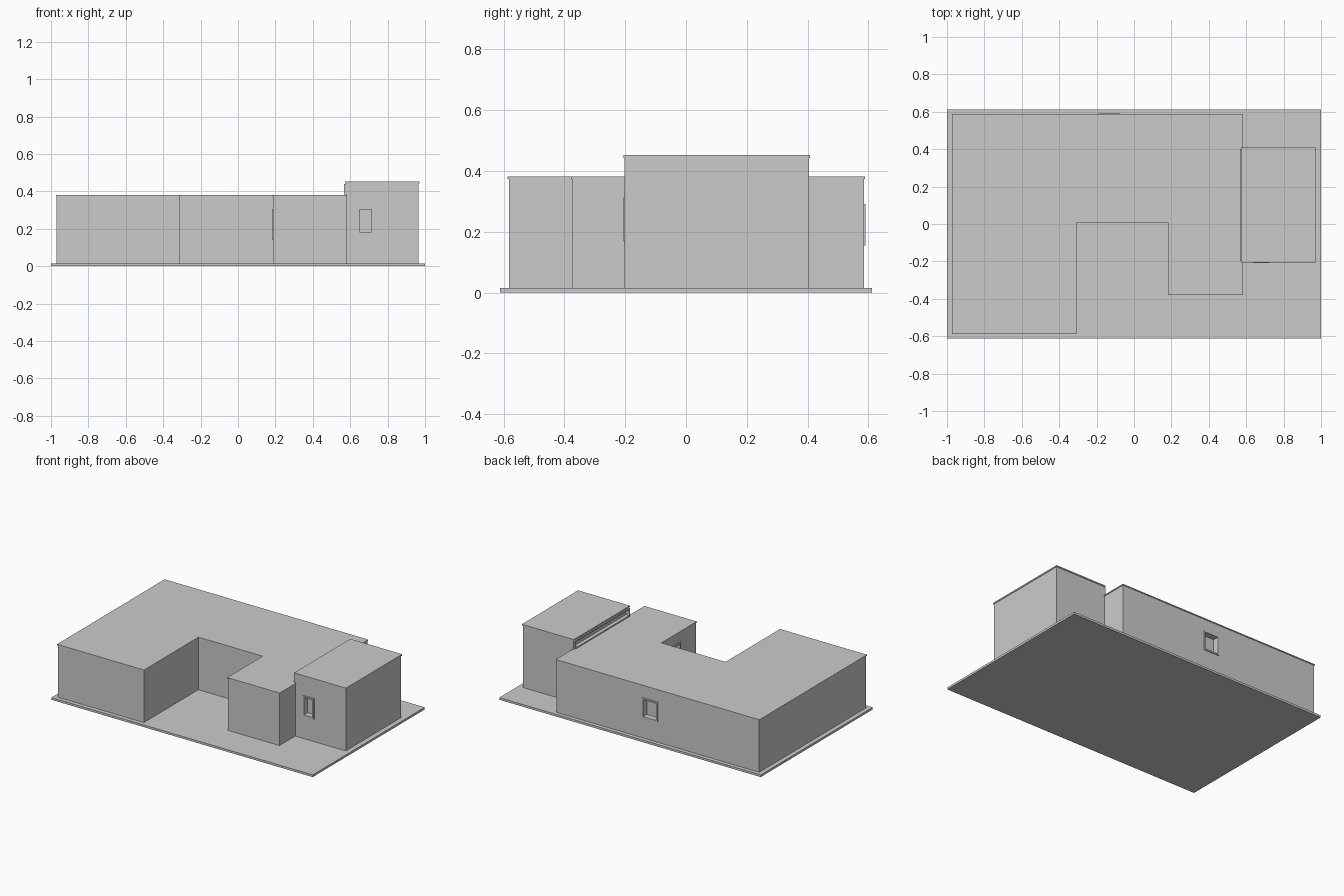
import bpy, bmesh
from mathutils import Vector

if "Cube" in bpy.data.objects:
    bpy.data.objects.remove(bpy.data.objects["Cube"])

plaster = bpy.data.materials.new("light grey plaster")
plaster.diffuse_color = (0.6, 0.6, 0.6, 1)
plaster.use_nodes = True
plaster.node_tree.nodes["Principled BSDF"].inputs["Base Color"].default_value = plaster.diffuse_color


def finish(name, bm):
    bmesh.ops.recalc_face_normals(bm, faces=bm.faces)
    me = bpy.data.meshes.new(name)
    bm.to_mesh(me)
    bm.free()
    me.materials.append(plaster)
    ob = bpy.data.objects.new(name, me)
    bpy.context.collection.objects.link(ob)
    return ob


def grow(plan, d):
    """Offset a counter-clockwise right-angled plan outwards by d."""
    out = []
    for i, p in enumerate(plan):
        a = (Vector(p) - Vector(plan[i - 1])).normalized()
        b = (Vector(plan[(i + 1) % len(plan)]) - Vector(p)).normalized()
        out.append((p[0] + d * (a.y + b.y), p[1] - d * (a.x + b.x)))
    return out


def prism(name, plan, z0, z1):
    bm = bmesh.new()
    f = bm.faces.new([bm.verts.new((x, y, z0)) for x, y in plan])
    top = bmesh.ops.extrude_face_region(bm, geom=[f])["geom"]
    bmesh.ops.translate(bm, vec=(0, 0, z1 - z0),
                        verts=[v for v in top if isinstance(v, bmesh.types.BMVert)])
    return finish(name, bm)


def rect(x0, y0, x1, y1):
    return [(x0, y0), (x1, y0), (x1, y1), (x0, y1)]


def boxes(name, blocks):
    bm = bmesh.new()
    for lo, hi in blocks:
        vs = bmesh.ops.create_cube(bm, size=1)["verts"]
        for v in vs:
            v.co = [lo[i] if v.co[i] < 0 else hi[i] for i in range(3)]
    return finish(name, bm)


def window(name, wall, axis, side, face, u0, u1, z0, z1, bar=0.01, proud=0.006, depth=0.035):
    """Recess an opening in a wall and surround it with a raised frame."""
    def block(d0, d1, a, b, c, d):
        d0, d1 = sorted((d0, d1))
        return ((d0, a, c), (d1, b, d)) if axis == "x" else ((a, d0, c), (b, d1, d))
    out, back = face + side * proud, face - side * 0.004
    boxes(name, [
        block(back, out, u0, u0 + bar, z0, z1),
        block(back, out, u1 - bar, u1, z0, z1),
        block(back, out, u0 + bar, u1 - bar, z0, z0 + bar),
        block(back, out, u0 + bar, u1 - bar, z1 - bar, z1)])
    cut = boxes(name + "_cutter", [
        block(face + side * 0.03, face - side * depth, u0 + bar, u1 - bar, z0 + bar, z1 - bar)])
    cut.hide_render = True
    cut.hide_viewport = True
    m = wall.modifiers.new("opening", "BOOLEAN")
    m.operation, m.solver, m.object = "DIFFERENCE", "EXACT", cut


# Ground slab
prism("ground_slab", rect(-1, -0.612, 1, 0.612), 0, 0.015)

# Main house around a courtyard, with thin overhanging roof
plan = [(-0.97, -0.583), (-0.312, -0.583), (-0.312, 0.012), (0.187, 0.012),
        (0.187, -0.375), (0.58, -0.375), (0.58, 0.585), (-0.97, 0.585)]
house = prism("house_walls", plan, 0.015, 0.374)
prism("house_roof", grow(plan, 0.004), 0.374, 0.381)

# Taller side block and its roof
tower_plan = rect(0.577, -0.202, 0.966, 0.404)
tower = prism("tall_block_walls", tower_plan, 0.015, 0.443)
prism("tall_block_roof", grow(tower_plan, 0.004), 0.443, 0.452)

# Windows and the strip window above the main roof
window("front_window", tower, "y", -1, -0.202, 0.64, 0.725, 0.172, 0.312)
window("courtyard_window", house, "x", -1, 0.187, -0.205, -0.08, 0.14, 0.305)
window("back_window", house, "y", 1, 0.585, -0.195, -0.075, 0.155, 0.292)
window("strip_window", tower, "x", -1, 0.577, -0.198, 0.40, 0.384, 0.44,
       bar=0.008, proud=0.01, depth=0.015)
